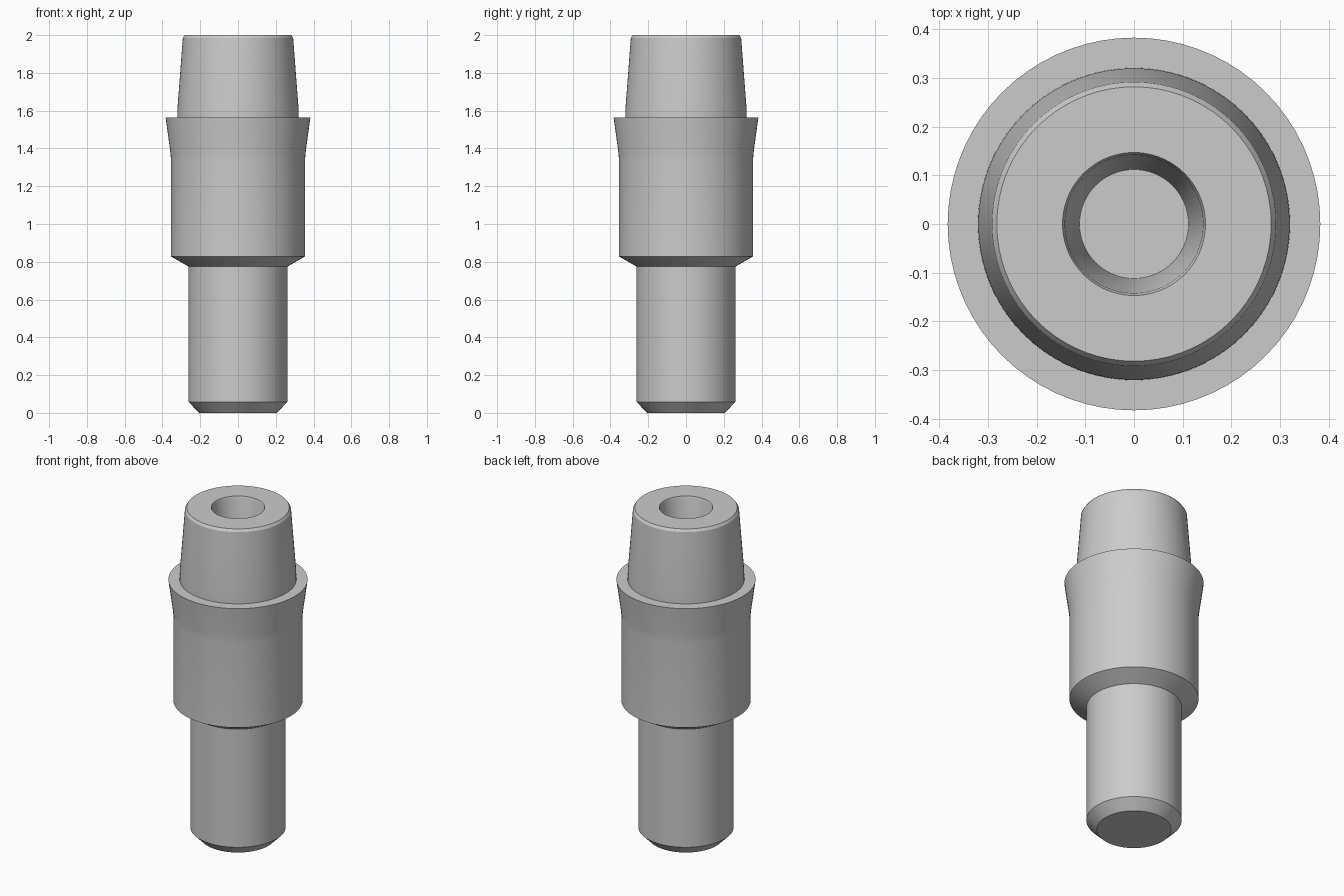
import bpy
import bmesh
import math

cube = bpy.data.objects.get("Cube")
if cube:
    bpy.data.objects.remove(cube, do_unlink=True)

SEGMENTS = 72

# One plain grey metal
metal = bpy.data.materials.new("grey_metal")
metal.use_nodes = True
grey = (0.6, 0.6, 0.6, 1)
metal.diffuse_color = grey
metal.node_tree.nodes["Principled BSDF"].inputs["Base Color"].default_value = grey


def lathe(name, profile):
    """Turn a (radius, height) outline around the z axis."""
    bm = bmesh.new()
    verts = [bm.verts.new((r, 0, z)) for r, z in profile]
    edges = [bm.edges.new(pair) for pair in zip(verts, verts[1:])]
    bmesh.ops.spin(bm, geom=verts + edges, cent=(0, 0, 0), axis=(0, 0, 1),
                   angle=math.tau, steps=SEGMENTS, use_merge=False)
    bmesh.ops.remove_doubles(bm, verts=bm.verts, dist=0.0005)
    bmesh.ops.recalc_face_normals(bm, faces=bm.faces)
    mesh = bpy.data.meshes.new(name)
    bm.to_mesh(mesh)
    bm.free()
    mesh.materials.append(metal)
    obj = bpy.data.objects.new(name, mesh)
    bpy.context.collection.objects.link(obj)
    bpy.ops.object.select_all(action="DESELECT")
    obj.select_set(True)
    bpy.context.view_layer.objects.active = obj
    bpy.ops.object.shade_smooth_by_angle(angle=math.radians(20))
    return obj


# Shank with a chamfered foot
shank = [(0, 0), (0.205, 0), (0.262, 0.058), (0.262, 0.775)]
# Wide body that flares up to a flat shoulder
body = [(0.355, 0.828), (0.355, 1.34), (0.358, 1.38), (0.383, 1.563)]
# Tapered nose with a small rim chamfer
nose = [(0.321, 1.563), (0.32, 1.62), (0.292, 1.985), (0.282, 2)]
# Tapered blind bore with a narrow lip
bore = [(0.147, 2), (0.142, 1.985), (0.112, 1.55), (0, 1.55)]

lathe("stepped_pin", shank + body + nose + bore)
